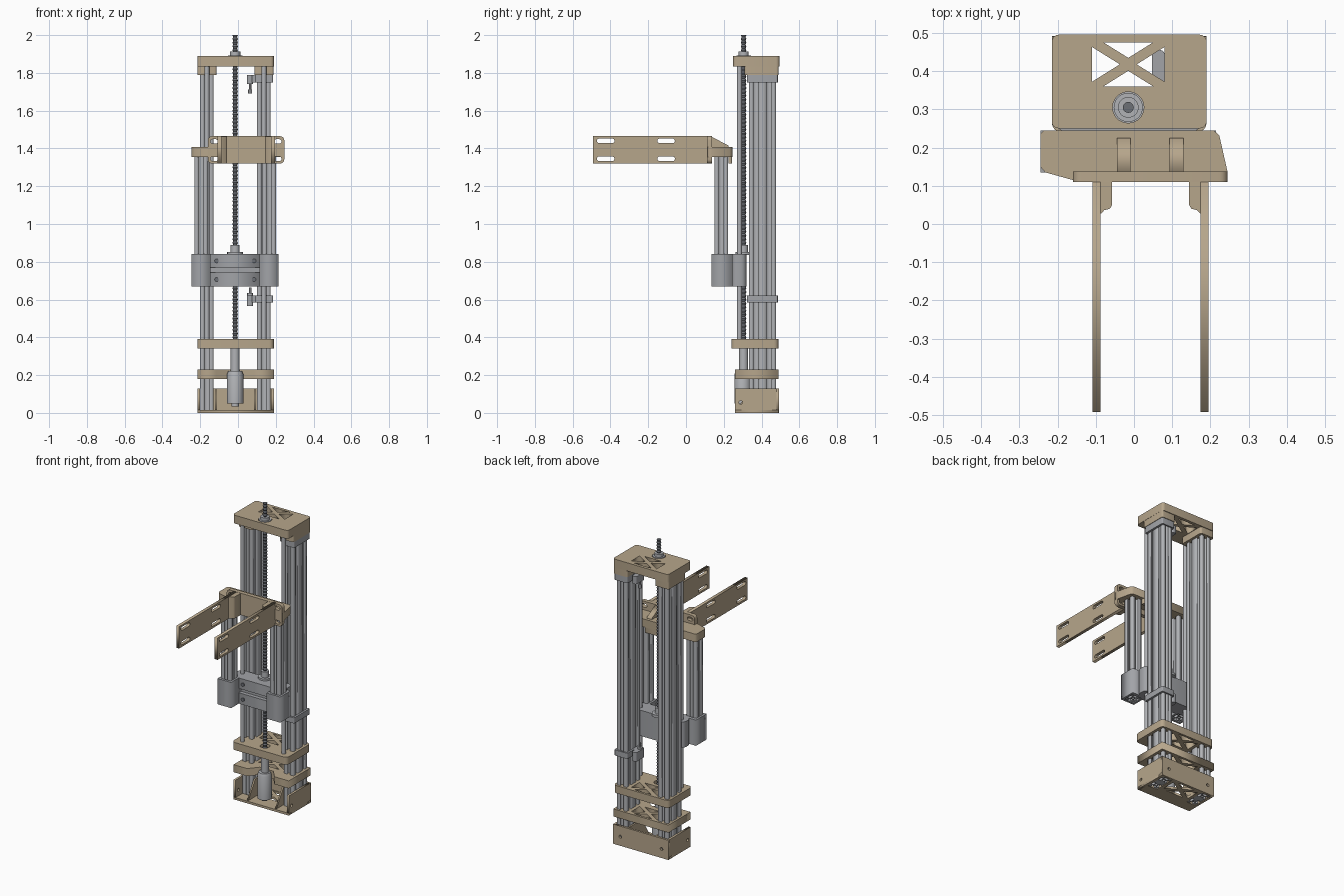
import bpy, bmesh, math
from mathutils import Matrix

if "Cube" in bpy.data.objects:
    bpy.data.objects.remove(bpy.data.objects["Cube"])


def material(name, r, g, b):
    m = bpy.data.materials.new(name)
    m.use_nodes = True
    m.diffuse_color = (r, g, b, 1)
    node = next(n for n in m.node_tree.nodes if n.type == 'BSDF_PRINCIPLED')
    node.inputs["Base Color"].default_value = (r, g, b, 1)
    return m


TAN = material("tan plastic", 0.47, 0.38, 0.26)
ALU = material("aluminium", 0.44, 0.45, 0.47)
GREY = material("grey plastic", 0.36, 0.37, 0.39)
DARK = material("dark steel", 0.15, 0.16, 0.18)
round_parts = []
AXES = {'z': Matrix(),
        'x': Matrix(((0, 0, 1, 0), (1, 0, 0, 0), (0, 1, 0, 0), (0, 0, 0, 1))),
        'y': Matrix(((1, 0, 0, 0), (0, 0, 1, 0), (0, 1, 0, 0), (0, 0, 0, 1)))}


def finish(name, bm, mat):
    bmesh.ops.recalc_face_normals(bm, faces=bm.faces)
    me = bpy.data.meshes.new(name)
    bm.to_mesh(me)
    bm.free()
    me.materials.append(mat)
    ob = bpy.data.objects.new(name, me)
    bpy.context.collection.objects.link(ob)
    return ob


def plate(name, outline, lo, hi, mat, holes=(), axis='z'):
    """Flat outline with holes, extruded from lo to hi along an axis."""
    cu = bpy.data.curves.new(name, 'CURVE')
    cu.dimensions, cu.fill_mode, cu.extrude = '2D', 'BOTH', (hi - lo) / 2
    for loop in [outline, *holes]:
        sp = cu.splines.new('POLY')
        sp.points.add(len(loop) - 1)
        for p, (u, v) in zip(sp.points, loop):
            p.co = (u, v, 0, 1)
        sp.use_cyclic_u = True
    tmp = bpy.data.objects.new(name + "_curve", cu)
    bpy.context.collection.objects.link(tmp)
    dg = bpy.context.evaluated_depsgraph_get()
    me = bpy.data.meshes.new_from_object(tmp.evaluated_get(dg))
    bpy.data.objects.remove(tmp)
    bpy.data.curves.remove(cu)
    me.transform(AXES[axis] @ Matrix.Translation((0, 0, (lo + hi) / 2)))
    bm = bmesh.new()
    bm.from_mesh(me)
    bpy.data.meshes.remove(me)
    bmesh.ops.remove_doubles(bm, verts=bm.verts, dist=1e-5)
    return finish(name, bm, mat)


def rect(u0, v0, u1, v1, r=0.0):
    if r == 0:
        return [(u0, v0), (u1, v0), (u1, v1), (u0, v1)]
    pts = []
    corners = ((u1 - r, v1 - r), (u0 + r, v1 - r), (u0 + r, v0 + r), (u1 - r, v0 + r))
    for q, (cu, cv) in enumerate(corners):
        for k in range(5):
            a = math.pi / 2 * (q + k / 4)
            pts.append((cu + r * math.cos(a), cv + r * math.sin(a)))
    return pts


def disc(u, v, r, n=20):
    return [(u + r * math.cos(math.tau * k / n), v + r * math.sin(math.tau * k / n))
            for k in range(n)]


def slot(u0, u1, v):
    return rect(u0, v - 0.012, u1, v + 0.012, 0.0115)


def box(name, x0, x1, y0, y1, z0, z1, mat):
    return plate(name, rect(x0, y0, x1, y1), z0, z1, mat)


def lathe(name, x, y, profile, mat, n=20):
    """Round part from (radius, height) pairs, closed at both ends."""
    bm = bmesh.new()
    rings = [[bm.verts.new((u, v, z)) for u, v in disc(x, y, r, n)] for r, z in profile]
    for a, b in zip(rings, rings[1:]):
        for k in range(n):
            j = (k + 1) % n
            bm.faces.new((a[k], a[j], b[j], b[k]))
    bm.faces.new(rings[0])
    bm.faces.new(rings[-1])
    ob = finish(name, bm, mat)
    round_parts.append(ob)
    return ob


def extrusion(name, x, y, cells, z0, z1):
    """T-slotted bar, one cell wide and several cells deep."""
    c = 0.071
    w, d = c, c * cells
    half = [(-c / 2, 0), (-0.011, 0), (-0.011, 0.008), (-0.02, 0.008), (-0.01, 0.022)]
    notch = half + [(-s, t) for s, t in reversed(half[1:])]
    pts = []
    sides = (((0, 0), (1, 0), 1), ((w, 0), (0, 1), cells),
             ((w, d), (-1, 0), 1), ((0, d), (0, -1), cells))
    for (ox, oy), (dx, dy), count in sides:
        for i in range(count):
            for s, t in notch:
                s += c * (i + 0.5)
                pts.append((x - w / 2 + ox + dx * s - dy * t,
                            y - d / 2 + oy + dy * s + dx * t))
    bores = [disc(x, y - d / 2 + c * (i + 0.5), 0.008, 12) for i in range(cells)]
    return plate(name, pts, z0, z1, ALU, bores)


SX, SY = -0.015, 0.305           # lead screw axis
COLS = {"right": -0.165, "left": 0.137}


def truss(y0=0.36, y1=0.475):
    """Four triangular windows that leave an X of bars."""
    h, m = 0.095, (y0 + y1) / 2
    return [[(SX - h + 0.03, y1), (SX + h - 0.03, y1), (SX, m + 0.017)],
            [(SX - h + 0.03, y0), (SX + h - 0.03, y0), (SX, m - 0.017)],
            [(SX - h, y0 + 0.012), (SX - h, y1 - 0.012), (SX - 0.022, m)],
            [(SX + h, y0 + 0.012), (SX + h, y1 - 0.012), (SX + 0.022, m)]]


# Fixed columns, guide rods and cap sleeves
for side, x in COLS.items():
    extrusion(side + "_column", x, 0.405, 2, 0.004, 1.84)
    lathe(side + "_guide_rod", x, 0.283, [(0.013, 0.34), (0.013, 1.84)], ALU)
    plate(side + "_cap_sleeve", rect(x - 0.05, 0.31, x + 0.052, 0.49, 0.012),
          1.79, 1.84, TAN)

# Horizontal plates
plate("top_plate", rect(-0.215, 0.25, 0.19, 0.495, 0.018), 1.835, 1.89, TAN,
      truss() + [disc(SX, SY, 0.041)])
plate("screw_plate", rect(-0.215, 0.24, 0.19, 0.49, 0.025), 0.34, 0.39, TAN,
      truss() + [disc(SX, SY, 0.03)])
plate("motor_plate", [(-0.215, 0.26), (-0.115, 0.26), (-0.065, 0.32), (0.035, 0.32),
                      (0.085, 0.26), (0.19, 0.26), (0.19, 0.49), (-0.215, 0.49)],
      0.18, 0.23, TAN, truss())

# Open-fronted base
foot_holes = [rect(x - 0.034, 0.335, x + 0.034, 0.475) for x in COLS.values()]
plate("base_floor", rect(-0.215, 0.26, 0.19, 0.49), 0, 0.015, TAN, truss() + foot_holes)
plate("base_back", rect(-0.215, 0, 0.19, 0.13), 0.478, 0.492, TAN,
      [disc(x, 0.06, 0.01, 12) for x in COLS.values()], 'y')
for name, x in (("right", -0.215), ("left", 0.176)):
    plate(name + "_base_wall", rect(0.26, 0, 0.49, 0.13), x, x + 0.014, TAN,
          [disc(0.29, 0.055, 0.01, 12)], 'x')
for name, x in (("right", -0.122), ("left", 0.084)):
    plate(name + "_base_rib", [(0.265, 0.01), (0.48, 0.01), (0.48, 0.13), (0.34, 0.13)],
          x, x + 0.01, TAN, axis='x')

# Motor, coupler, threaded screw, bearing and nut
lathe("motor", SX, 0.3, [(0.02, 0.035), (0.02, 0.05), (0.043, 0.05), (0.043, 0.205),
                         (0.036, 0.222)], ALU, 28)
lathe("coupler", SX, SY, [(0.024, 0.215), (0.024, 0.345)], ALU)
thread = [(0.0145 if k % 2 else 0.0105, 0.33 + k * 0.01) for k in range(168)]
lathe("lead_screw", SX, SY, thread, DARK, 12)
lathe("top_bearing", SX, SY, [(0.038, 1.86), (0.038, 1.892), (0.027, 1.892), (0.027, 1.912)],
      ALU, 28)
lathe("screw_nut", SX, SY, [(0.042, 0.835), (0.042, 0.852), (0.024, 0.852), (0.024, 0.89)], ALU)

# Sliding carriage
plate("carriage_body", rect(-0.205, 0.24, 0.177, 0.32, 0.03), 0.67, 0.84, GREY)
for name, z0, z1 in (("upper", 0.77, 0.84), ("lower", 0.67, 0.742)):
    box(name + "_carriage_bar", -0.146, 0.116, 0.215, 0.25, z0, z1, GREY)
    for x in (-0.113, 0.085):
        plate(name + "_carriage_bolt", disc(x, (z0 + z1) / 2, 0.011, 12), 0.209, 0.217,
              DARK, axis='y')
for name, x in (("right", -0.195), ("left", 0.165)):
    plate(name + "_carriage_socket", rect(x - 0.05, 0.135, x + 0.05, 0.245), 0.67, 0.84,
          GREY, [rect(x - 0.036, 0.151, x + 0.036, 0.223)])
    extrusion(name + "_lift_bar", x, 0.187, 1, 0.675, 1.39)

# Limit switches clamped to the left column
for name, z0, z1 in (("lower", 0.585, 0.622), ("upper", 1.748, 1.79)):
    plate(name + "_switch_clamp", rect(0.09, 0.322, 0.186, 0.486, 0.008), z0, z1, GREY,
          [rect(0.102, 0.335, 0.172, 0.475)])
    box(name + "_switch_tab", 0.075, 0.1, 0.365, 0.42, z0, z1, GREY)
    low = name == "lower"
    plate(name + "_switch_body", rect(0.047, 0.365, 0.08, 0.455, 0.012),
          0.565 if low else 1.74, 0.625 if low else 1.79, GREY)
    tip = [(0.016, 0.62), (0.016, 0.635), (0.007, 0.635), (0.007, 0.665)] if low else \
        [(0.011, 1.69), (0.011, 1.712), (0.007, 1.712), (0.007, 1.745)]
    lathe(name + "_switch_tip", 0.064, 0.39, tip, ALU, 12)

# Fork bracket on the lift bars
plate("fork_bracket", [(-0.235, 0.245), (0.208, 0.245), (0.223, 0.232), (0.245, 0.135),
                       (0.245, 0.115), (-0.16, 0.115), (-0.232, 0.135), (-0.245, 0.15),
                       (-0.245, 0.235)], 1.355, 1.408, TAN)
face_slots = [slot(u, u + 0.04, z) for u in (-0.146, 0.19) for z in (1.345, 1.437)]
plate("fork_face", rect(-0.16, 1.32, 0.245, 1.465, 0.022), 0.11, 0.137, TAN, face_slots, 'y')
box("bracket_lip", -0.05, 0.13, 0.225, 0.243, 1.32, 1.36, TAN)
for name, x in (("right", -0.045), ("left", 0.093)):
    plate(name + "_gusset", [(0.13, 1.40), (0.225, 1.40), (0.225, 1.415), (0.13, 1.465)],
          x, x + 0.036, TAN, axis='x')

# Two slotted fork arms with thicker roots
arm_slots = [slot(u, u + 0.093, z) for u in (-0.472, -0.152) for z in (1.345, 1.44)]
for name, x, s in (("right", -0.108, 1), ("left", 0.195, -1)):
    a, b = sorted((x, x + s * 0.021))
    plate(name + "_fork_arm", rect(-0.492, 1.32, 0.12, 1.465), a, b, TAN, arm_slots, 'x')
    plate(name + "_arm_root", [(x + s * 0.005, 0.027), (x + s * 0.022, 0.027),
                               (x + s * 0.03, 0.036), (x + s * 0.045, 0.04),
                               (x + s * 0.051, 0.05), (x + s * 0.051, 0.12),
                               (x + s * 0.005, 0.12)], 1.321, 1.464, TAN)

# Smooth shading on turned parts
bpy.ops.object.select_all(action='DESELECT')
for ob in round_parts:
    ob.select_set(True)
bpy.context.view_layer.objects.active = round_parts[0]
bpy.ops.object.shade_smooth_by_angle()
